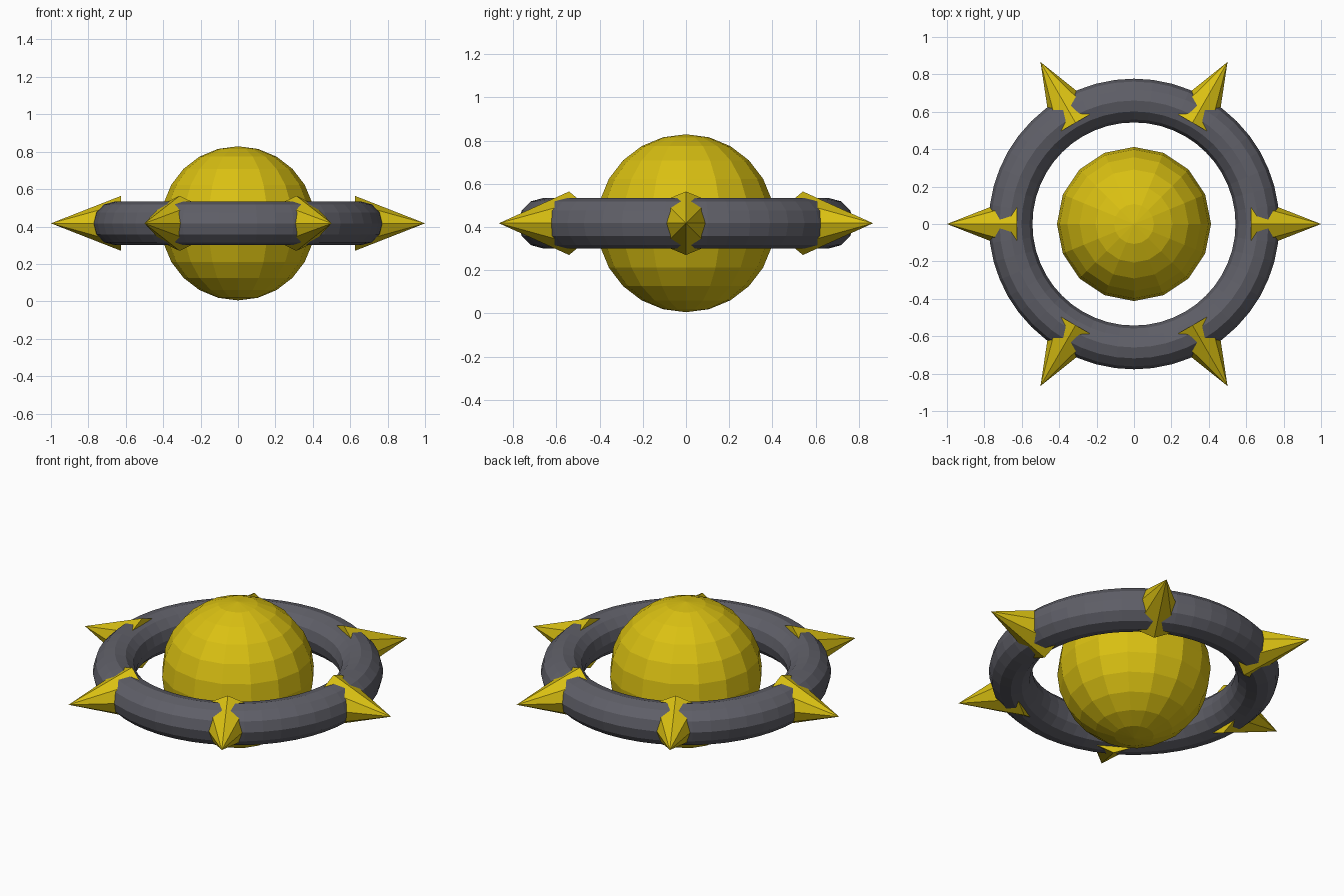
import bpy
from math import cos, sin, pi
from mathutils import Vector

cube = bpy.data.objects.get("Cube")
if cube:
    bpy.data.objects.remove(cube)

MID = 0.417          # height of the ring plane
SPIKES = 6


def make_material(name, rgb):
    mat = bpy.data.materials.new(name)
    mat.use_nodes = True
    colour = (*rgb, 1)
    mat.diffuse_color = colour
    mat.node_tree.nodes["Principled BSDF"].inputs["Base Color"].default_value = colour
    return mat


def finish(name, mat):
    obj = bpy.context.object
    obj.name = name
    obj.data.materials.append(mat)
    return obj


yellow = make_material("golden yellow", (0.70, 0.53, 0.006))
grey = make_material("slate grey", (0.115, 0.115, 0.138))

# Faceted core ball
bpy.ops.mesh.primitive_uv_sphere_add(segments=16, ring_count=12, radius=0.412,
                                     location=(0, 0, MID))
finish("core_ball", yellow)

# Surrounding ring
bpy.ops.mesh.primitive_torus_add(major_segments=48, minor_segments=12,
                                 major_radius=0.66, minor_radius=0.117,
                                 location=(0, 0, MID))
finish("ring", grey)

# Spikes pointing outward, bases sunk into the ring
BASE, TIP = 0.625, 1.0
for i in range(SPIKES):
    angle = 2 * pi * i / SPIKES
    out = Vector((cos(angle), sin(angle), 0))
    centre = out * (BASE + TIP) / 2 + Vector((0, 0, MID))
    bpy.ops.mesh.primitive_cone_add(vertices=8, radius1=0.147, radius2=0,
                                    depth=TIP - BASE, location=centre,
                                    rotation=(0, pi / 2, angle))
    finish(f"spike_{i + 1}", yellow)
